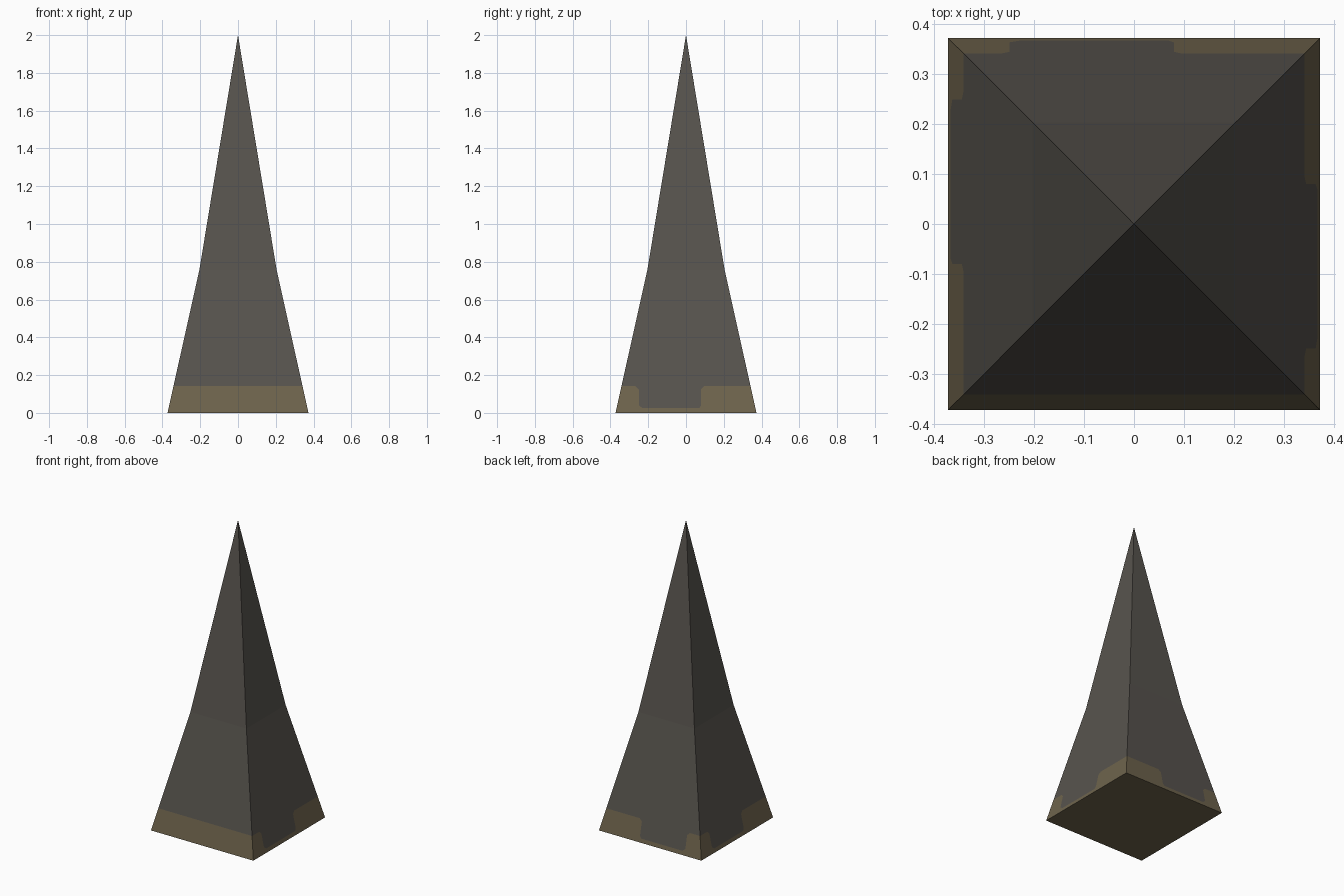
import bpy, bmesh
from mathutils import Matrix, Vector
from math import pi

if "Cube" in bpy.data.objects:
    bpy.data.objects.remove(bpy.data.objects["Cube"])

BASE, KNEE_R, KNEE_Z, TOP, BAND = 0.373, 0.204, 0.76, 2.0, 0.142


def material(name, rgb):
    m = bpy.data.materials.new(name)
    m.diffuse_color = (*rgb, 1)
    m.use_nodes = True
    m.node_tree.nodes["Principled BSDF"].inputs["Base Color"].default_value = m.diffuse_color
    return m


def radius(z):
    # half width of the spire at height z
    if z <= KNEE_Z:
        return BASE + (KNEE_R - BASE) * z / KNEE_Z
    return KNEE_R * (TOP - z) / (TOP - KNEE_Z)


bm = bmesh.new()


def panel(side, mirror, outline, mat):
    # flat panel on one side; "L"/"R" snap to the spire's corner edges
    rot = Matrix.Rotation(side * pi / 2, 3, 'Z')
    verts = []
    for u, z in outline:
        r = radius(z)
        u = {"L": -r, "R": r}.get(u, u)
        verts.append(bm.verts.new(rot @ Vector((u * mirror, -r, z))))
    if mirror < 0:
        verts.reverse()
    bm.faces.new(verts).material_index = mat


# worn gap in the earthy band: left and right outlines, bottom to top
gap_left = [(-0.23, 0.025), (-0.25, 0.04), (-0.25, 0.125), (-0.268, BAND)]
gap_right = [(0.07, 0.025), (0.08, 0.04), (0.08, 0.125), (0.097, BAND)]

# sides: 0 front, 1 right, 2 back, 3 left
for side in range(4):
    mirror = -1 if side == 2 else 1
    if side == 0:
        panel(side, 1, [("L", 0), ("R", 0), ("R", BAND), ("L", BAND)], 1)
    else:
        panel(side, mirror, [("L", 0), ("R", 0), ("R", 0.025), gap_right[0],
                             gap_left[0], ("L", 0.025)], 1)
        panel(side, mirror, [("L", 0.025)] + gap_left + [("L", BAND)], 1)
        panel(side, mirror, [("R", 0.025), ("R", BAND)] + gap_right[::-1], 1)
        panel(side, mirror, gap_left[:1] + gap_right + gap_left[:0:-1], 0)
    # lower and upper stone slopes
    panel(side, 1, [("L", BAND), ("R", BAND), ("R", KNEE_Z), ("L", KNEE_Z)], 0)
    panel(side, 1, [("L", KNEE_Z), ("R", KNEE_Z), (0, TOP)], 0)

# underside
corners = [(-1, -1), (-1, 1), (1, 1), (1, -1)]
bm.faces.new([bm.verts.new((x * BASE, y * BASE, 0)) for x, y in corners]).material_index = 1

bmesh.ops.remove_doubles(bm, verts=bm.verts, dist=0.0005)
mesh = bpy.data.meshes.new("stone_spike")
bm.to_mesh(mesh)
bm.free()
mesh.materials.append(material("grey stone", (0.095, 0.087, 0.075)))
mesh.materials.append(material("earthy brown", (0.155, 0.125, 0.072)))
bpy.context.collection.objects.link(bpy.data.objects.new("stone_spike", mesh))
